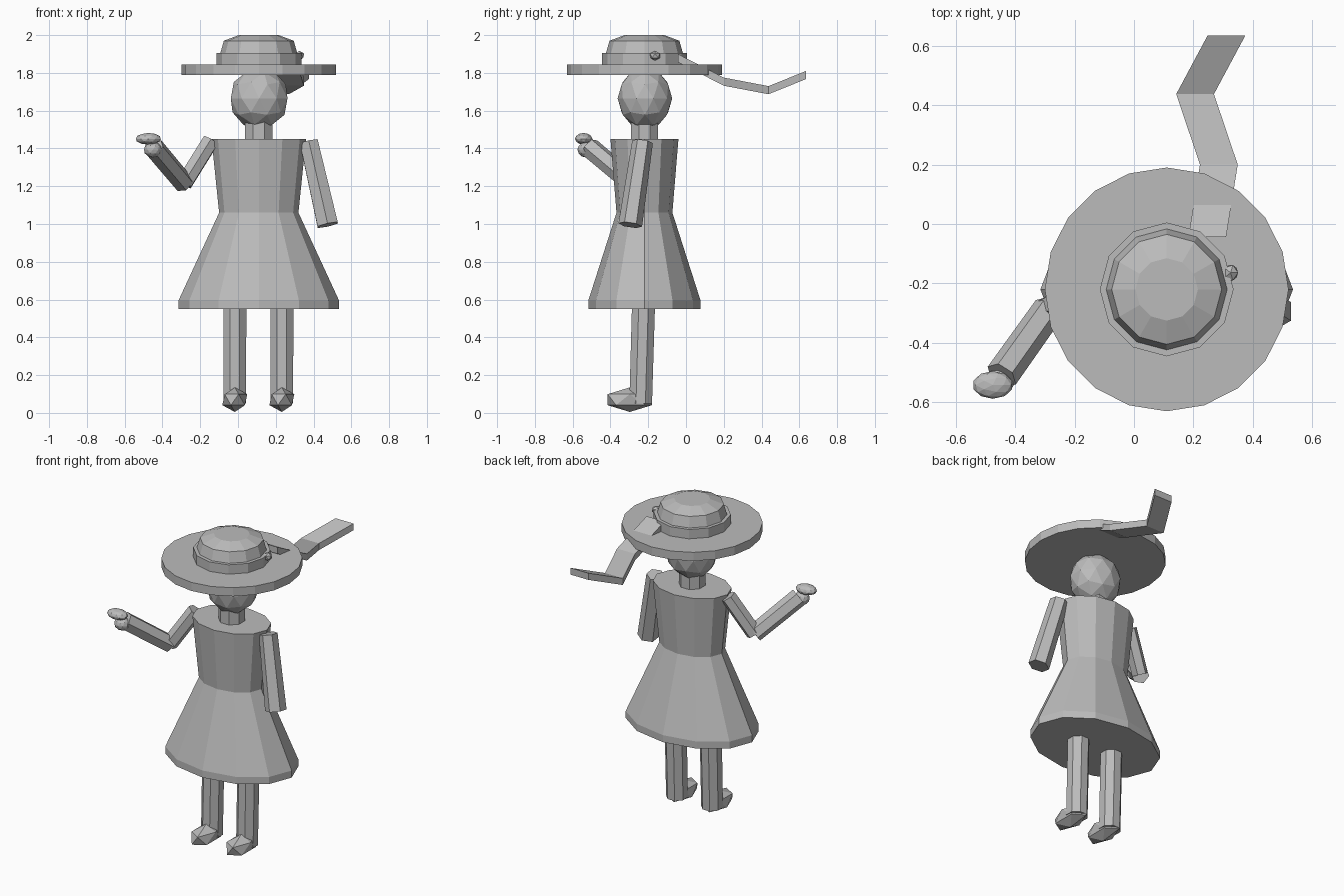
import bpy, bmesh, math
from mathutils import Vector

cube = bpy.data.objects.get("Cube")
if cube:
    bpy.data.objects.remove(cube, do_unlink=True)

grey = bpy.data.materials.new("plain grey")
grey.use_nodes = True
grey.diffuse_color = (0.5, 0.5, 0.5, 1)
grey.node_tree.nodes["Principled BSDF"].inputs["Base Color"].default_value = (0.5, 0.5, 0.5, 1)

CX, CY = 0.11, -0.22  # axis of the figure


def finish(name, bm):
    bmesh.ops.recalc_face_normals(bm, faces=bm.faces)
    mesh = bpy.data.meshes.new(name)
    bm.to_mesh(mesh)
    bm.free()
    mesh.materials.append(grey)
    obj = bpy.data.objects.new(name, mesh)
    bpy.context.collection.objects.link(obj)
    return obj


def loft(name, rings, sides, turn=0.0):
    """Closed solid through (radius x, radius y, z) rings around the figure axis."""
    bm = bmesh.new()
    loops = []
    for rx, ry, z in rings:
        angles = [turn + math.tau * i / sides for i in range(sides)]
        loops.append([bm.verts.new((CX + rx * math.cos(a), CY + ry * math.sin(a), z)) for a in angles])
    for low, high in zip(loops, loops[1:]):
        for i in range(sides):
            j = (i + 1) % sides
            bm.faces.new((low[i], low[j], high[j], high[i]))
    bm.faces.new(loops[0][::-1])
    bm.faces.new(loops[-1])
    return finish(name, bm)


def limb(name, start, end, r1, r2, sides=6):
    """Tapered prism between two points."""
    a, b = Vector(start), Vector(end)
    bm = bmesh.new()
    bmesh.ops.create_cone(bm, cap_ends=True, segments=sides, radius1=r1, radius2=r2, depth=(b - a).length)
    if sides == 8:
        for v in bm.verts:
            x, y = v.co.x, v.co.y
            c, s = math.cos(math.pi / 8), math.sin(math.pi / 8)
            v.co.x, v.co.y = c * x - s * y, s * x + c * y
    spin = Vector((0, 0, 1)).rotation_difference(b - a)
    for v in bm.verts:
        v.co = spin @ v.co + (a + b) / 2
    return finish(name, bm)


def ball(name, low, high, level):
    """Faceted ball stretched to fill the box from low to high."""
    bm = bmesh.new()
    bmesh.ops.create_icosphere(bm, subdivisions=level, radius=1)
    for axis in range(3):
        top = max(v.co[axis] for v in bm.verts)
        bottom = min(v.co[axis] for v in bm.verts)
        for v in bm.verts:
            t = (v.co[axis] - bottom) / (top - bottom)
            v.co[axis] = low[axis] + t * (high[axis] - low[axis])
    return finish(name, bm)


# Dress: skirt with hem band, then bodice
loft("skirt", [(0.425, 0.297, 0.55), (0.425, 0.297, 0.595), (0.21, 0.148, 1.06)], 12)
loft("bodice", [(0.21, 0.148, 1.06), (0.25, 0.18, 1.45)], 12)

# Neck and head
loft("neck", [(0.078, 0.078, 1.44), (0.078, 0.078, 1.6)], 8, math.pi / 8)
ball("head", (-0.038, -0.362, 1.5), (0.262, -0.073, 1.83), 2)

# Hat
loft("hat_brim", [(0.41, 0.41, 1.79), (0.41, 0.41, 1.845)], 20, math.pi / 2)
loft("hat_band", [(0.225, 0.225, 1.84), (0.225, 0.225, 1.905)], 12)
loft("hat_crown", [(0.205, 0.205, 1.9), (0.185, 0.185, 1.97), (0.105, 0.105, 2.0)], 12)
ball("hat_bead", (0.30, -0.19, 1.865), (0.35, -0.138, 1.917), 1)

# Ribbon trailing from the hat: left edge x, y, top z
path = [(0.183, -0.043, 1.9), (0.222, 0.2, 1.775), (0.142, 0.437, 1.73), (0.248, 0.635, 1.81)]
bm = bmesh.new()
sections = []
for x, y, z in path:
    corners = ((x, z), (x + 0.127, z), (x + 0.127, z - 0.043), (x, z - 0.043))
    sections.append([bm.verts.new((cx, y, cz)) for cx, cz in corners])
for near, far in zip(sections, sections[1:]):
    for i in range(4):
        j = (i + 1) % 4
        bm.faces.new((near[i], near[j], far[j], far[i]))
bm.faces.new(sections[0])
bm.faces.new(sections[-1][::-1])
finish("hat_ribbon", bm)

# Legs and shoes
for side, x in (("right", -0.017), ("left", 0.232)):
    limb(side + "_leg", (x, -0.24, 0.05), (x, -0.225, 0.57), 0.065, 0.066, 8)
    ball(side + "_shoe", (x - 0.066, -0.415, 0.005), (x + 0.066, -0.18, 0.135), 1)

# Left arm hangs, right arm is bent and raised
limb("left_arm", (0.475, -0.295, 0.995), (0.375, -0.23, 1.435), 0.063, 0.055)
elbow = (-0.285, -0.285, 1.215)
limb("right_upper_arm", elbow, (-0.145, -0.22, 1.44), 0.048, 0.048)
limb("right_forearm", elbow, (-0.445, -0.51, 1.405), 0.054, 0.056)
ball("right_palm", (-0.497, -0.575, 1.352), (-0.405, -0.485, 1.435), 2)
ball("right_fingers", (-0.54, -0.588, 1.42), (-0.41, -0.495, 1.482), 2)
